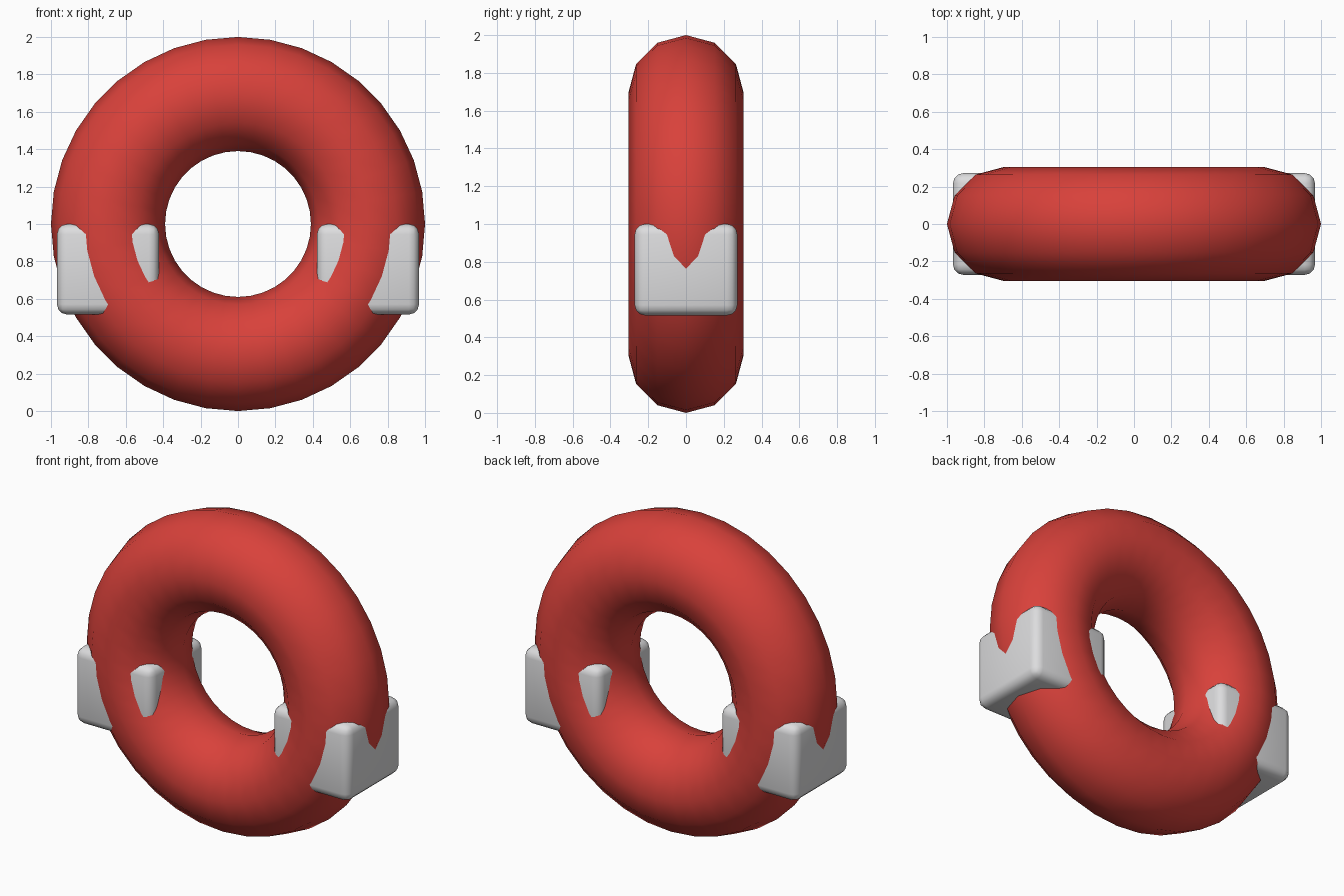
import bpy
from math import pi, radians

cube = bpy.data.objects.get("Cube")
if cube:
    bpy.data.objects.remove(cube, do_unlink=True)


def make_material(name, rgb):
    mat = bpy.data.materials.new(name)
    mat.use_nodes = True
    mat.diffuse_color = (*rgb, 1)
    bsdf = next(n for n in mat.node_tree.nodes if n.type == 'BSDF_PRINCIPLED')
    bsdf.inputs["Base Color"].default_value = (*rgb, 1)
    return mat


red = make_material("red", (0.69, 0.053, 0.043))
pale_grey = make_material("pale grey", (0.72, 0.72, 0.73))

# Upright ring
bpy.ops.mesh.primitive_torus_add(
    major_segments=36, minor_segments=12, major_radius=0.695,
    minor_radius=0.305, location=(0, 0, 1), rotation=(pi / 2, 0, 0))
ring = bpy.context.object
ring.name = "ring"
ring.data.materials.append(red)
bpy.ops.object.shade_smooth()

# Rounded blocks clasping the ring on each side
for side, sign in (("left", 1), ("right", -1)):
    bpy.ops.mesh.primitive_cube_add(size=1, location=(sign * 0.695, 0, 0.758))
    block = bpy.context.object
    block.name = side + "_block"
    block.scale = (0.546, 0.544, 0.484)
    bpy.ops.object.transform_apply(location=False, rotation=False, scale=True)
    block.data.materials.append(pale_grey)
    bevel = block.modifiers.new("rounded edges", 'BEVEL')
    bevel.width = 0.055
    bevel.segments = 3
    bpy.ops.object.modifier_apply(modifier=bevel.name)
    bpy.ops.object.shade_smooth_by_angle(angle=radians(40))
